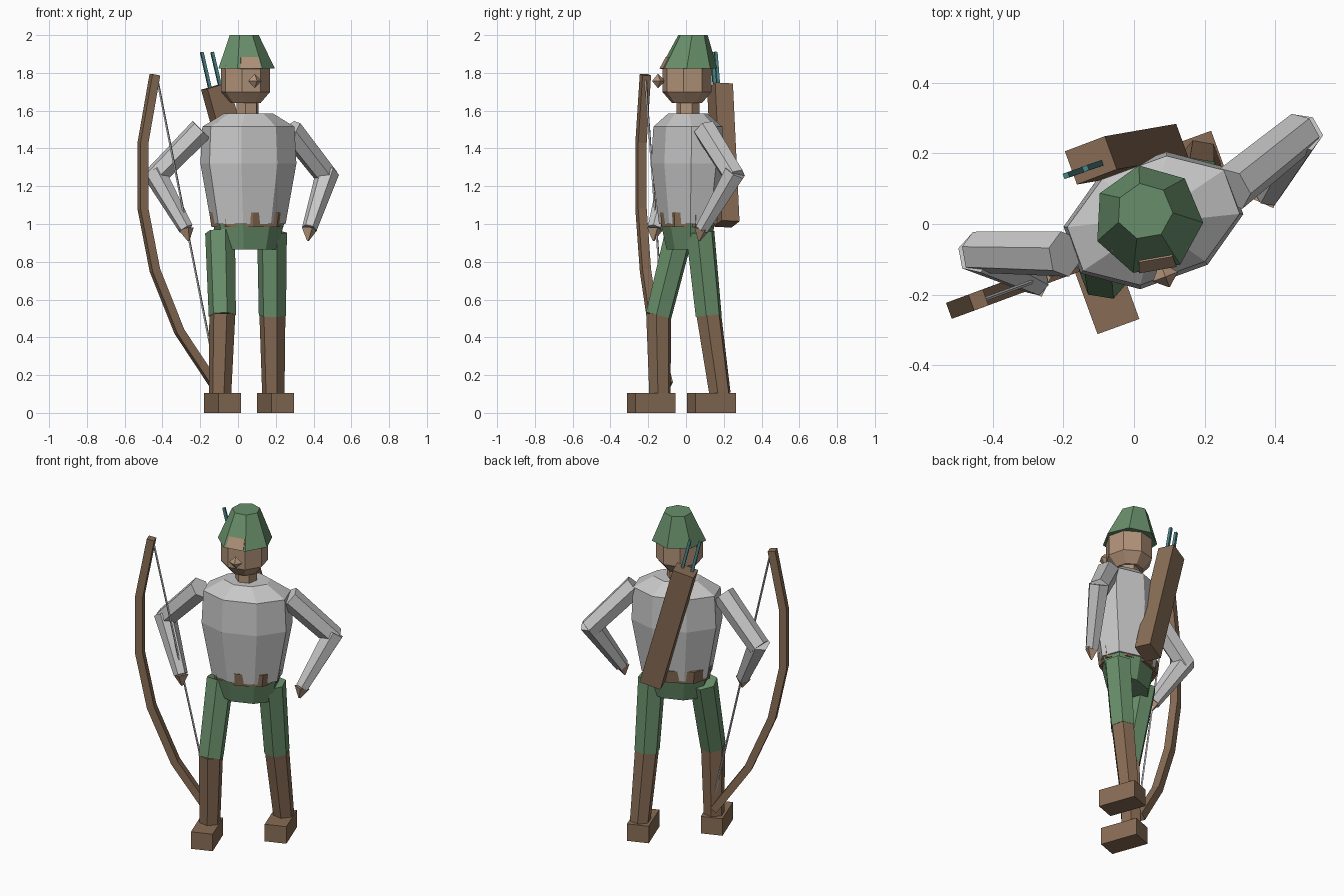
import bpy, bmesh, math
from mathutils import Vector

if "Cube" in bpy.data.objects:
    bpy.data.objects.remove(bpy.data.objects["Cube"])

YAW = math.radians(20)                      # the figure is turned slightly to its left
FWD = Vector((math.sin(YAW), -math.cos(YAW), 0))
SIDE = Vector((math.cos(YAW), math.sin(YAW), 0))


def material(name, rgb):
    m = bpy.data.materials.new(name)
    m.diffuse_color = (*rgb, 1)
    m.use_nodes = True
    m.node_tree.nodes["Principled BSDF"].inputs["Base Color"].default_value = m.diffuse_color
    return m


GREEN = material("cloth green", (0.14, 0.275, 0.145))
BROWN = material("leather brown", (0.245, 0.15, 0.09))
SKIN = material("skin", (0.44, 0.29, 0.19))
GREY = material("shirt grey", (0.58, 0.58, 0.58))
TEAL = material("arrow teal", (0.07, 0.24, 0.25))


def ring(c, rx, ry, n=8, phase=22.5, yaw=20):
    """Horizontal stretched polygon."""
    out, w = [], math.radians(yaw)
    for i in range(n):
        a = math.radians(phase) + 2 * math.pi * i / n
        x, y = rx * math.cos(a), ry * math.sin(a)
        out.append(Vector((c[0] + x * math.cos(w) - y * math.sin(w),
                           c[1] + x * math.sin(w) + y * math.cos(w), c[2])))
    return out


def loft(name, rings, mat):
    """Closed skin through a list of equal-sized rings."""
    bm = bmesh.new()
    vs = [[bm.verts.new(p) for p in r] for r in rings]
    n = len(vs[0])
    for a, b in zip(vs, vs[1:]):
        for i in range(n):
            j = (i + 1) % n
            bm.faces.new((a[i], a[j], b[j], b[i]))
    bm.faces.new(vs[0][::-1])
    bm.faces.new(vs[-1])
    bmesh.ops.recalc_face_normals(bm, faces=bm.faces[:])
    me = bpy.data.meshes.new(name)
    bm.to_mesh(me)
    bm.free()
    me.materials.append(mat)
    ob = bpy.data.objects.new(name, me)
    bpy.context.collection.objects.link(ob)
    return ob


def limb(name, a, b, ra, rb, mat, n=6, mids=()):
    """Straight tapered limb from a to b; mids = (fraction, radius) pairs."""
    a, b = Vector(a), Vector(b)
    d = (b - a).normalized()
    u = (FWD - d * FWD.dot(d)).normalized()
    v = d.cross(u)
    rings = []
    for f, r in [(0, ra), *mids, (1, rb)]:
        angs = [2 * math.pi * i / n for i in range(n)]
        rings.append([a.lerp(b, f) + (u * math.cos(t) + v * math.sin(t)) * r for t in angs])
    return loft(name, rings, mat)


def beam(name, a, b, w, d, mat):
    """Rectangular bar from a to b, width w sideways and depth d forwards."""
    a, b = Vector(a), Vector(b)
    t = (b - a).normalized()
    u = (SIDE - t * SIDE.dot(t)).normalized() * w / 2
    v = t.cross(u).normalized() * d / 2
    return loft(name, [[p - u - v, p + u - v, p + u + v, p - u + v] for p in (a, b)], mat)


# Shirt, hem and hips
loft("shirt", [ring((.055, .01, z), rx, ry) for z, rx, ry in
     ((1.0, .205, .145), (1.32, .265, .184), (1.515, .255, .172), (1.585, .135, .1))], GREY)
loft("belt", [ring((.05, .01, z), rx, ry, phase=0, yaw=12) for z, rx, ry in
     ((.985, .195, .142), (1.06, .207, .149))], BROWN)
loft("hips", [ring((.055, .01, z), rx, ry) for z, rx, ry in
     ((.865, .165, .105), (1.0, .195, .135))], GREEN)

# Neck, head and nose
loft("neck", [ring((.05, .01, z), .062, .062, 6, 0) for z in (1.55, 1.67)], SKIN)
loft("head", [ring((.04, .005, z), r, r, yaw=14) for z, r in
     ((1.64, .08), (1.7, .132), (1.84, .132), (1.88, .08))], SKIN)
limb("nose", (.078, -.12, 1.757), (.1, -.178, 1.757), .012, .002, SKIN, 4, [(.5, .038)])

# Hat with the forehead showing at its front
brim = ring((.04, .012, 1.822), .156, .156, 7, -3, 0)
crown = ring((.03, .036, 2.0), .08, .08, 7, -3, 0)
loft("hat", [brim, crown], GREEN)


def on_hat(u, v, off):
    low, high = brim[5].lerp(brim[6], u), crown[5].lerp(crown[6], u)
    return low.lerp(high, v) + Vector((.03, -.17, .09)).normalized() * off


loft("forehead", [[on_hat(u, v, off) for u, v in ((.12, 0), (.92, 0), (.96, .33), (.12, .33))]
                  for off in (-.004, .005)], SKIN)

# Arms
for side, shoulder, elbow, wrist, tip in (
        ("right", (-.195, -.085, 1.5), (-.445, -.08, 1.245), (-.275, -.165, .975), (-.262, -.172, .912)),
        ("left", (.275, .1, 1.5), (.475, .26, 1.245), (.378, .085, .975), (.37, .07, .912))):
    limb(side + "_upper_arm", shoulder, elbow, .066, .06, GREY)
    limb(side + "_forearm", Vector(elbow) + Vector((0, 0, .03)), wrist, .062, .04, GREY)
    limb(side + "_hand", wrist, tip, .044, .006, SKIN, 4)

# Legs, boots and feet
for side, hip, knee, ankle, foot in (
        ("right", (-.095, -.035, .955), (-.083, -.145, .515), (-.095, -.138, .1), (-.083, -.183)),
        ("left", (.18, .075, .955), (.182, .12, .515), (.187, .18, .1), (.198, .135))):
    limb(side + "_thigh", hip, knee, .08, .073, GREEN)
    limb(side + "_boot", Vector(knee) + Vector((0, 0, .012)), ankle, .07, .06, BROWN)
    f = Vector((*foot, .0525))
    beam(side + "_foot", f - FWD * .114, f + FWD * .114, .126, .105, BROWN)

# Quiver and arrows
beam("quiver", (-.122, .18, 1.73), (.08, .215, 1.0), .125, .1, BROWN)
for i, (a, b) in enumerate((((-.14, .155, 1.68), (-.192, .137, 1.91)),
                            ((-.083, .175, 1.68), (-.137, .157, 1.91)))):
    beam("arrow_%d" % (i + 1), a, b, .016, .016, TEAL)

# Bow: square section swept along a bent path in a vertical plane
path = [Vector((x, -.052 + .37 * x, z)) for x, z in
        ((-.44, 1.79), (-.503, 1.43), (-.503, 1.08), (-.44, .755), (-.31, .43), (-.125, .15))]
sections = []
for i, p in enumerate(path):
    t = (path[min(i + 1, 5)] - path[max(i - 1, 0)]).normalized()
    u, v = t.cross(FWD).normalized() * .022, FWD * .024
    sections.append([p - u - v, p + u - v, p + u + v, p - u + v])
loft("bow", sections, BROWN)
limb("bow_string", path[0] + Vector((.012, 0, -.02)), path[-1] + Vector((.015, 0, .02)),
     .006, .006, GREY, 4)
